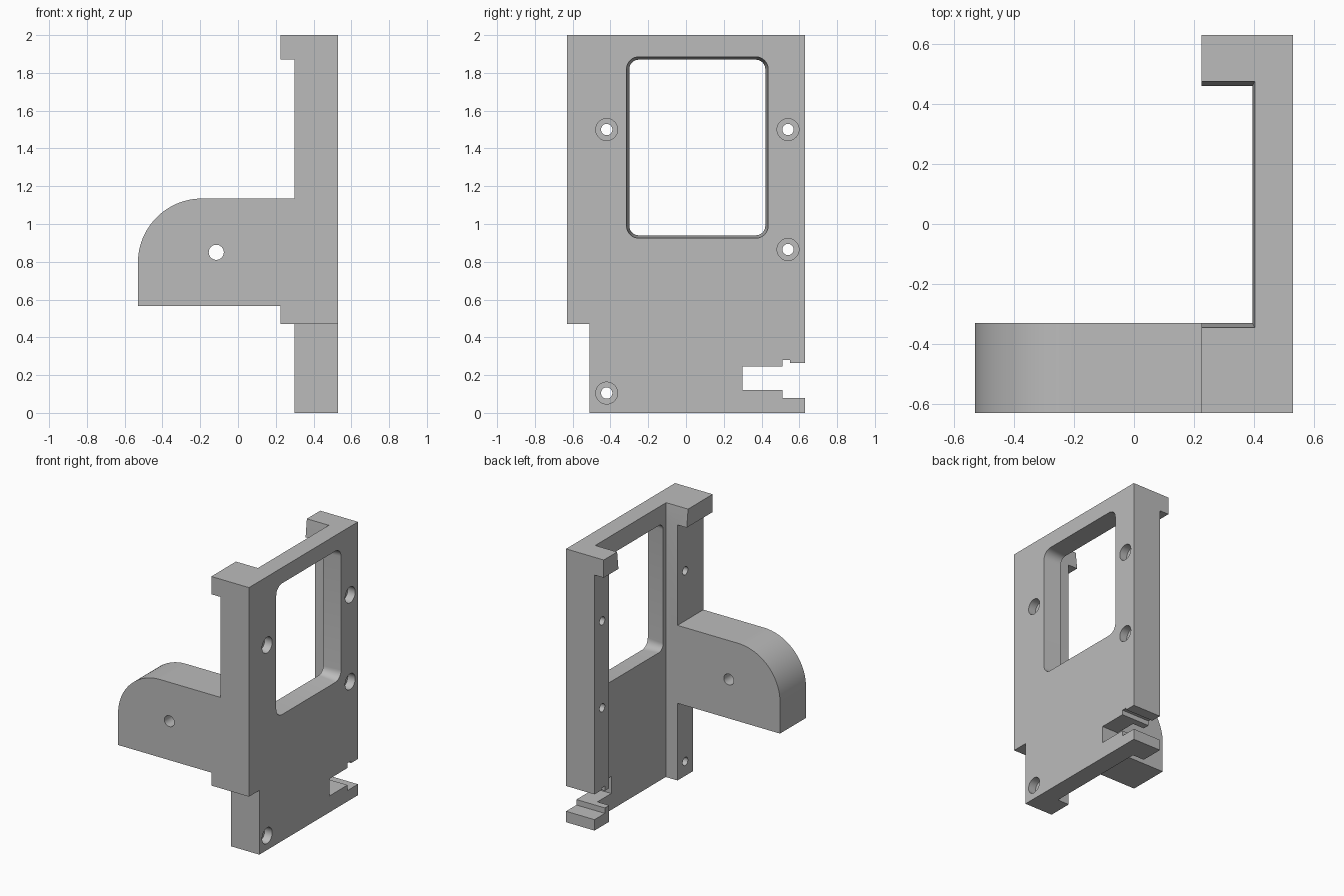
import bpy, bmesh, math
from mathutils import Vector

if "Cube" in bpy.data.objects:
    bpy.data.objects.remove(bpy.data.objects["Cube"], do_unlink=True)

grey = bpy.data.materials.new("plain_grey")
grey.use_nodes = True
grey.diffuse_color = (0.5, 0.5, 0.5, 1)
grey.node_tree.nodes["Principled BSDF"].inputs["Base Color"].default_value = (0.5, 0.5, 0.5, 1)


def loft(name, rings):
    """Solid skinned through matching rings of points."""
    bm = bmesh.new()
    loops = [[bm.verts.new(p) for p in ring] for ring in rings]
    for a, b in zip(loops, loops[1:]):
        for i in range(len(a)):
            j = (i + 1) % len(a)
            bm.faces.new((a[i], a[j], b[j], b[i]))
    bm.faces.new(loops[0])
    bm.faces.new(loops[-1])
    bmesh.ops.recalc_face_normals(bm, faces=bm.faces)
    mesh = bpy.data.meshes.new(name)
    bm.to_mesh(mesh)
    bm.free()
    ob = bpy.data.objects.new(name, mesh)
    bpy.context.collection.objects.link(ob)
    mesh.materials.append(grey)
    return ob


def prism_x(name, yz, x0, x1):
    return loft(name, [[(x, y, z) for y, z in yz] for x in (x0, x1)])


def prism_y(name, xz, y0, y1):
    return loft(name, [[(x, y, z) for x, z in xz] for y in (y0, y1)])


def rect(a0, a1, b0, b1):
    return [(a0, b0), (a1, b0), (a1, b1), (a0, b1)]


def arc(cx, cy, r, start, end, n):
    return [(cx + r * math.cos(math.radians(start + (end - start) * i / n)),
             cy + r * math.sin(math.radians(start + (end - start) * i / n))) for i in range(n + 1)]


def circle(cx, cy, r):
    return arc(cx, cy, r, 0, 360, 32)[:-1]


def rounded(a0, a1, b0, b1, r):
    return (arc(a1 - r, b1 - r, r, 0, 90, 8) + arc(a0 + r, b1 - r, r, 90, 180, 8)
            + arc(a0 + r, b0 + r, r, 180, 270, 8) + arc(a1 - r, b0 + r, r, 270, 360, 8))


def combine(target, tool, operation):
    mod = target.modifiers.new(operation.lower(), 'BOOLEAN')
    mod.operation = operation
    mod.solver = 'EXACT'
    mod.object = tool
    bpy.context.view_layer.objects.active = target
    bpy.ops.object.modifier_apply(modifier=mod.name)
    bpy.data.objects.remove(tool, do_unlink=True)


# Back plate with rails, notched at the front foot and slotted at the rear foot
outline = [(-0.51, 0), (0.63, 0), (0.63, 0.08), (0.51, 0.08), (0.51, 0.12), (0.30, 0.12),
           (0.30, 0.245), (0.51, 0.245), (0.51, 0.28), (0.55, 0.28), (0.55, 0.265),
           (0.63, 0.265), (0.63, 2), (-0.63, 2), (-0.63, 0.47), (-0.51, 0.47)]
bracket = prism_x("bracket", outline, 0.30, 0.53)

# Top hooks on both rails, and the lug under the arm
for y0, y1, z0, z1 in ((-0.63, -0.30, 1.87, 2), (0.43, 0.63, 1.87, 2), (-0.63, -0.51, 0.47, 0.60)):
    combine(bracket, prism_x("hook", rect(y0, y1, z0, z1), 0.225, 0.40), 'UNION')

# Channel between the rails, flared at the top as a lead-in
levels = ((-0.1, 0), (1.87, 0), (2.13, 2))
channel = loft("channel_cutter", [
    [(x, y, z) for x, y in rect(-1, 0.395 + 0.0075 * f, -0.33 - 0.015 * f, 0.46 + 0.015 * f)]
    for z, f in levels])
combine(bracket, channel, 'DIFFERENCE')

# Side arm with one rounded corner
arm_outline = [(0.35, 0.565), (0.35, 1.135)] + arc(-0.19, 0.795, 0.34, 90, 180, 24) + [(-0.53, 0.565)]
combine(bracket, prism_y("arm", arm_outline, -0.63, -0.33), 'UNION')
combine(bracket, prism_y("arm_hole", circle(-0.115, 0.85, 0.04), -0.8, -0.2), 'DIFFERENCE')

# Tapered window
rings = []
for x in (0.30, 0.62):
    e = (x - 0.395) / 9
    rings.append([(x, y, z) for y, z in rounded(-0.30 - e, 0.42 + e, 0.94 - e, 1.87 + e, 0.05 + e)])
combine(bracket, loft("window_cutter", rings), 'DIFFERENCE')

# Counterbored screw holes
for y, z in ((-0.42, 1.5), (0.54, 1.5), (0.54, 0.865), (-0.42, 0.105)):
    combine(bracket, prism_x("screw_hole", circle(y, z, 0.03), 0.1, 0.6), 'DIFFERENCE')
    combine(bracket, prism_x("counterbore", circle(y, z, 0.058), 0.47, 0.6), 'DIFFERENCE')

bpy.ops.object.select_all(action='DESELECT')
bracket.select_set(True)
bpy.context.view_layer.objects.active = bracket
bpy.ops.object.shade_smooth_by_angle(angle=math.radians(30))
